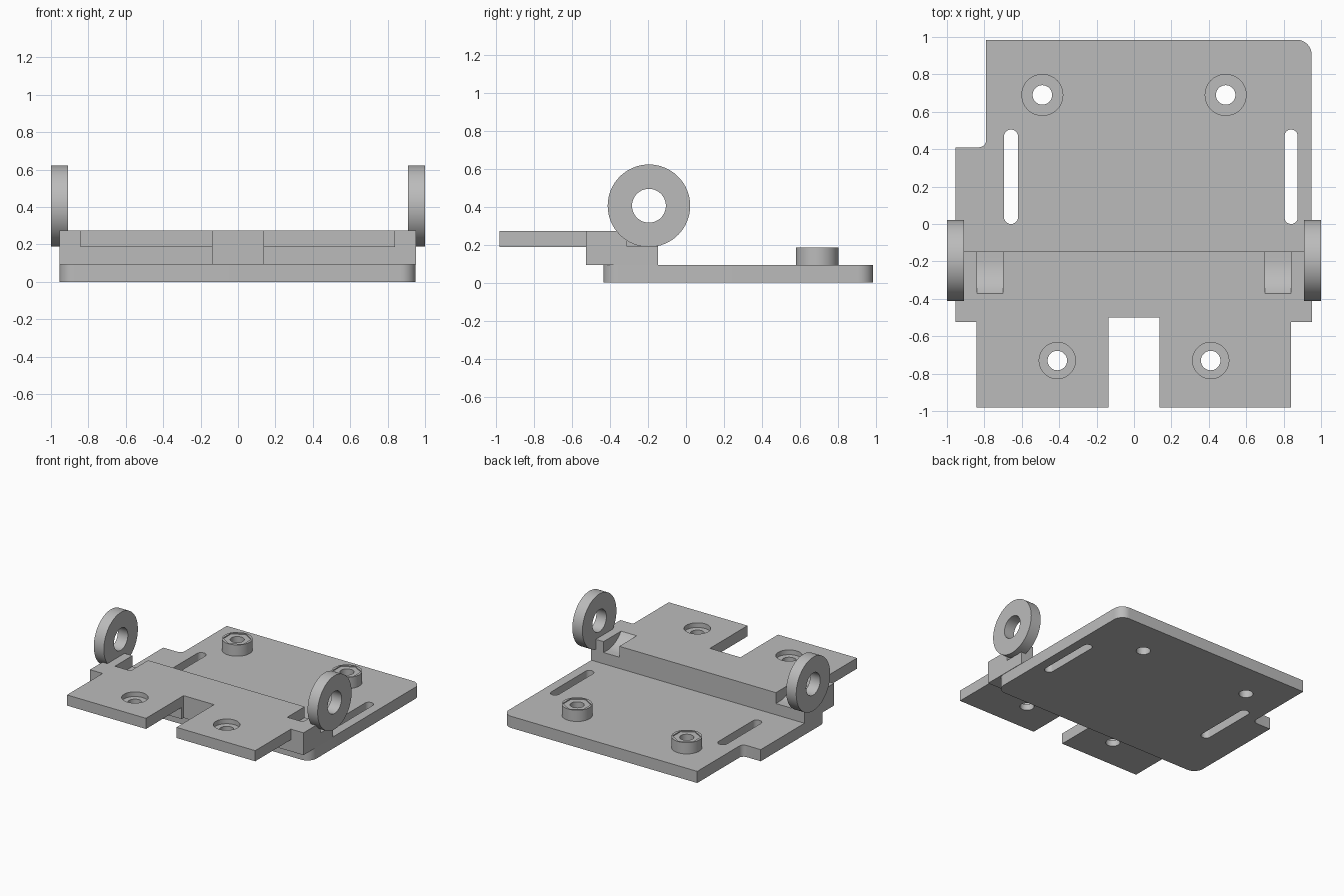
import bpy, bmesh, math
from mathutils import Matrix, Vector

if "Cube" in bpy.data.objects:
    bpy.data.objects.remove(bpy.data.objects["Cube"])

grey = bpy.data.materials.new("plain grey")
grey.use_nodes = True
COLOR = (0.5, 0.5, 0.5, 1)
grey.diffuse_color = COLOR
grey.node_tree.nodes["Principled BSDF"].inputs["Base Color"].default_value = COLOR


def to_object(name, bm):
    bmesh.ops.recalc_face_normals(bm, faces=bm.faces)
    mesh = bpy.data.meshes.new(name)
    bm.to_mesh(mesh)
    bm.free()
    mesh.materials.append(grey)
    ob = bpy.data.objects.new(name, mesh)
    bpy.context.collection.objects.link(ob)
    return ob


def prism(name, outline, z0, z1):
    """Extrude an outline of (x, y[, corner radius]) points."""
    pts = []
    for i, p in enumerate(outline):
        c = Vector(p[:2])
        if len(p) < 3:
            pts.append(c)
            continue
        a = (Vector(outline[i - 1][:2]) - c).normalized() * p[2]
        b = (Vector(outline[(i + 1) % len(outline)][:2]) - c).normalized() * p[2]
        for k in range(11):
            t = k / 10 * math.pi / 2
            pts.append(c + a * (1 - math.sin(t)) + b * (1 - math.cos(t)))
    bm = bmesh.new()
    face = bm.faces.new([bm.verts.new((p.x, p.y, z0)) for p in pts])
    top = bmesh.ops.extrude_face_region(bm, geom=[face])["geom"]
    bmesh.ops.translate(bm, vec=(0, 0, z1 - z0),
                        verts=[v for v in top if isinstance(v, bmesh.types.BMVert)])
    return to_object(name, bm)


def box(name, x0, x1, y0, y1, z0, z1):
    return prism(name, [(x0, y0), (x1, y0), (x1, y1), (x0, y1)], z0, z1)


def cylinder(name, centre, radius, depth, axis="z", sides=64):
    bm = bmesh.new()
    rot = Matrix.Rotation(math.pi / 2, 4, "Y") if axis == "x" else Matrix()
    bmesh.ops.create_cone(bm, cap_ends=True, segments=sides, radius1=radius,
                          radius2=radius, depth=depth,
                          matrix=Matrix.Translation(centre) @ rot)
    return to_object(name, bm)


def combine(ob, others, mode="DIFFERENCE"):
    """Apply booleans and throw the helper objects away."""
    for other in others:
        mod = ob.modifiers.new("cut", "BOOLEAN")
        mod.operation, mod.object, mod.solver = mode, other, "EXACT"
    graph = bpy.context.evaluated_depsgraph_get()
    mesh = bpy.data.meshes.new_from_object(ob.evaluated_get(graph))
    ob.modifiers.clear()
    ob.data = mesh
    mesh.materials.clear()
    mesh.materials.append(grey)
    for other in others:
        bpy.data.objects.remove(other)


parts = []
SIDES = (-1, 1)

# Base plate with a stepped corner, long slots and bolt holes
base = prism("base_plate", [(-0.955, -0.435, 0.08), (0.95, -0.435, 0.08),
                            (0.95, 0.985, 0.08), (-0.79, 0.985),
                            (-0.79, 0.41, 0.04), (-0.955, 0.41)], 0, 0.094)
cuts = []
for x0, x1 in ((-0.695, -0.62), (0.805, 0.875)):
    r = (x1 - x0) / 2 - 0.0005
    cuts.append(prism("slot", [(x0, 0, r), (x1, 0, r), (x1, 0.505, r), (x0, 0.505, r)], -0.1, 0.2))
cuts += [cylinder("hole", (0.49 * s, 0.69, 0), 0.052, 1) for s in SIDES]
combine(base, cuts)
parts.append(base)

# Round bosses with shallow hexagonal seats
for s, side in zip(SIDES, ("right", "left")):
    boss = cylinder("boss_" + side, (0.49 * s, 0.69, 0.139), 0.112, 0.092)
    combine(boss, [cylinder("bore", (0.49 * s, 0.69, 0), 0.052, 1),
                   cylinder("seat", (0.49 * s, 0.69, 0.195), 0.105, 0.036, sides=6)])
    parts.append(boss)

# Raised step block and overhanging shelf in one piece
step = box("step_and_shelf", -0.955, 0.953, -0.525, -0.148, 0.093, 0.273)
combine(step, [box("shelf", -0.842, 0.84, -0.98, -0.4, 0.187, 0.273)], "UNION")
cuts = [box("notch", -0.136, 0.136, -1.2, -0.5, 0, 1)]
for s in SIDES:
    cuts.append(cylinder("hole", (0.41 * s, -0.73, 0.2), 0.052, 1))
    cuts.append(cylinder("counterbore", (0.41 * s, -0.73, 0.285), 0.097, 0.1))
    # Curved pocket inside each ring, and a lower ledge beneath it
    cuts.append(cylinder("pocket", (0.77 * s, -0.195, 0.405), 0.22, 0.14, "x"))
    cuts.append(box("pocket_exit", min(0.7 * s, 0.84 * s), max(0.7 * s, 0.84 * s),
                    -0.195, 0, 0.185, 0.5))
    cuts.append(box("ledge", min(0.91 * s, 1.1 * s), max(0.91 * s, 1.1 * s),
                    -0.31, 0, 0.19, 0.5))
combine(step, cuts)
parts.append(step)

# Upright hinge rings
for s, side in zip(SIDES, ("right", "left")):
    ring = cylinder("hinge_ring_" + side, (0.955 * s, -0.195, 0.405), 0.217, 0.09, "x")
    combine(ring, [cylinder("bore", (0.955 * s, -0.195, 0.405), 0.089, 1, "x")])
    parts.append(ring)

# Smooth the round walls, keep edges crisp
bpy.ops.object.select_all(action="DESELECT")
for ob in parts:
    ob.select_set(True)
bpy.context.view_layer.objects.active = parts[0]
bpy.ops.object.shade_smooth_by_angle(angle=math.radians(30))
